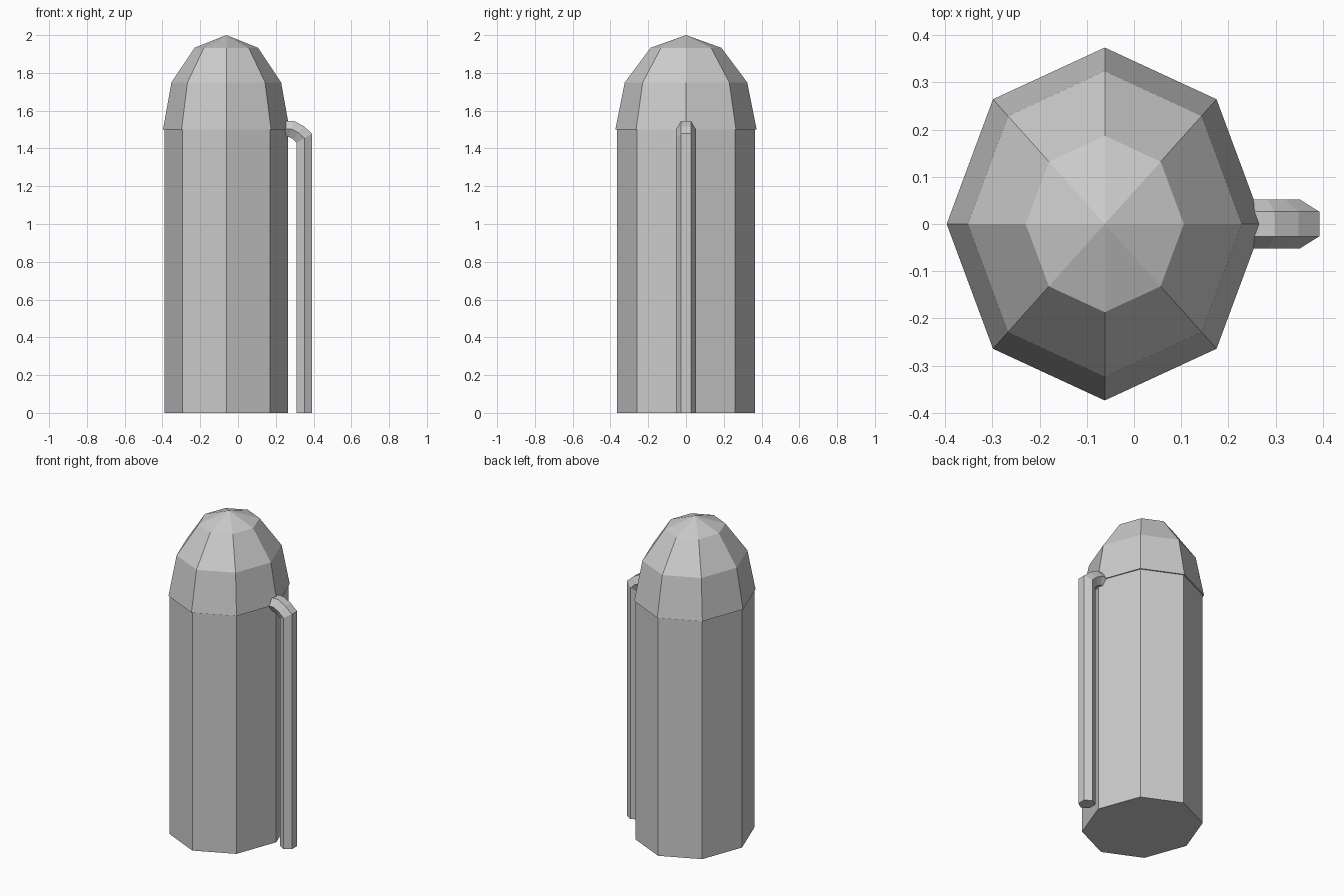
import bpy
import bmesh
from math import cos, sin, pi

if "Cube" in bpy.data.objects:
    bpy.data.objects.remove(bpy.data.objects["Cube"], do_unlink=True)

GREY = (0.6, 0.6, 0.6, 1.0)
mat = bpy.data.materials.new("plain_grey")
mat.use_nodes = True
mat.diffuse_color = GREY
mat.node_tree.nodes["Principled BSDF"].inputs["Base Color"].default_value = GREY

CENTRE_X = -0.062
SQUASH = 0.896  # width to depth ratio of every cross-section


def loft(name, rings, tip=None):
    """Skin a list of point rings, closing the ends with a cap or a tip."""
    bm = bmesh.new()
    loops = [[bm.verts.new(p) for p in ring] for ring in rings]
    n = len(loops[0])
    for low, high in zip(loops, loops[1:]):
        for i in range(n):
            j = (i + 1) % n
            bm.faces.new((low[i], low[j], high[j], high[i]))
    bm.faces.new(loops[0][::-1])
    if tip:
        top = bm.verts.new(tip)
        for i in range(n):
            bm.faces.new((loops[-1][i], loops[-1][(i + 1) % n], top))
    else:
        bm.faces.new(loops[-1])
    bmesh.ops.recalc_face_normals(bm, faces=bm.faces)
    mesh = bpy.data.meshes.new(name)
    bm.to_mesh(mesh)
    bm.free()
    mesh.materials.append(mat)
    obj = bpy.data.objects.new(name, mesh)
    bpy.context.collection.objects.link(obj)
    return obj


def octagon(radius, z):
    return [(CENTRE_X + SQUASH * radius * cos(i * pi / 4),
             radius * sin(i * pi / 4), z) for i in range(8)]


def hexagon(outer, inner, half_depth=0.052):
    """Flat-sided pipe section between an outer and an inner (x, z) point."""
    ring = []
    for i in range(6):
        a = pi / 6 + i * pi / 3
        t = 0.5 + 0.5 * cos(a) / cos(pi / 6)
        x, z = (q + (p - q) * t for p, q in zip(outer, inner))
        ring.append((x, half_depth * sin(a), z))
    return ring


# Tank body
loft("tank_body", [octagon(0.366, 0), octagon(0.366, 1.5)])

# Overhanging domed cap: half a coarse sphere
dome = [octagon(0.374 * cos(k * pi / 6), 1.5 + 0.5 * sin(k * pi / 6)) for k in range(3)]
loft("domed_cap", dome, tip=(CENTRE_X, 0, 2.0))

# Side pipe with an elbow running into the cap
pipe_path = [
    ((0.393, 0), (0.31, 0)),
    ((0.393, 1.478), (0.31, 1.43)),
    ((0.349, 1.517), (0.291, 1.45)),
    ((0.298, 1.545), (0.268, 1.461)),
    ((0.22, 1.545), (0.22, 1.461)),
]
loft("side_pipe", [hexagon(o, i) for o, i in pipe_path])
